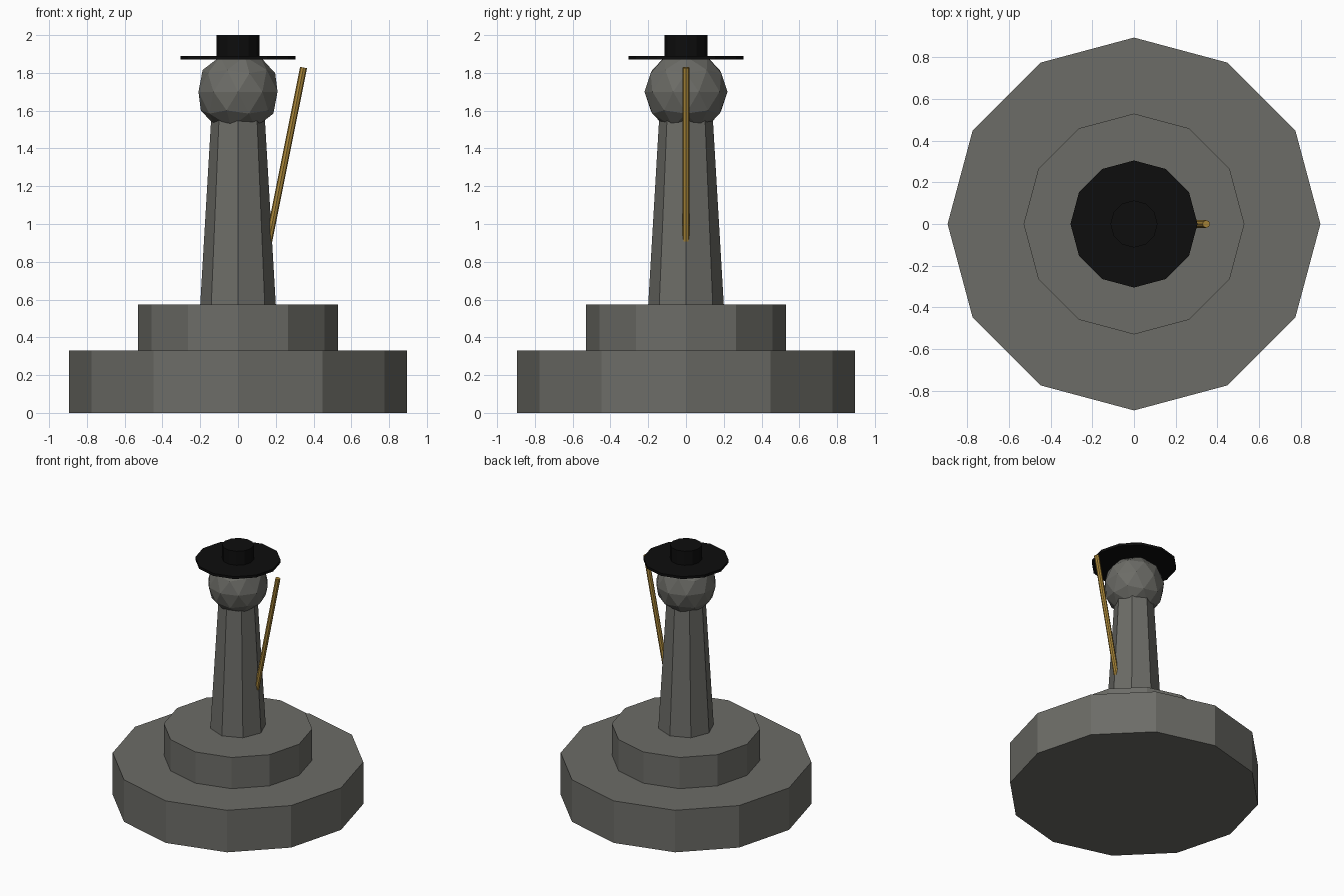
import bpy
import math
from mathutils import Vector

if "Cube" in bpy.data.objects:
    bpy.data.objects.remove(bpy.data.objects["Cube"])


def make_material(name, rgb):
    mat = bpy.data.materials.new(name)
    mat.diffuse_color = (*rgb, 1.0)
    mat.use_nodes = True
    mat.node_tree.nodes["Principled BSDF"].inputs["Base Color"].default_value = mat.diffuse_color
    return mat


stone = make_material("grey stone", (0.15, 0.15, 0.135))
black = make_material("black felt", (0.004, 0.004, 0.004))
wood = make_material("golden wood", (0.40, 0.24, 0.04))


def prism(name, sides, r_bottom, r_top, start, end, mat):
    """Flat-sided cylinder or taper running from start to end, corners on the axes."""
    start, end = Vector(start), Vector(end)
    axis = end - start
    tilt = math.atan2(axis.x, axis.z)
    bpy.ops.mesh.primitive_cone_add(
        vertices=sides, radius1=r_bottom, radius2=r_top, depth=axis.length,
        location=(start + end) / 2, rotation=(0, tilt, 0))
    obj = bpy.context.object
    obj.name = name
    obj.data.materials.append(mat)
    return obj


# Stepped round plinth
prism("plinth_lower", 12, 0.895, 0.895, (0, 0, 0), (0, 0, 0.33), stone)
prism("plinth_upper", 12, 0.53, 0.53, (0, 0, 0.33), (0, 0, 0.575), stone)

# Tapered octagonal body
prism("body", 8, 0.20, 0.142, (0, 0, 0.575), (0, 0, 1.56), stone)

# Faceted head
bpy.ops.mesh.primitive_ico_sphere_add(subdivisions=2, radius=0.22, location=(0, 0, 1.70))
head = bpy.context.object
head.name = "head"
head.data.materials.append(stone)

# Wide-brimmed hat
prism("hat_brim", 12, 0.305, 0.305, (0, 0, 1.871), (0, 0, 1.89), black)
prism("hat_crown", 12, 0.113, 0.113, (0, 0, 1.88), (0, 0, 2.0), black)

# Leaning staff
prism("staff", 8, 0.0185, 0.0185, (0.163, 0, 0.911), (0.347, 0, 1.828), wood)
